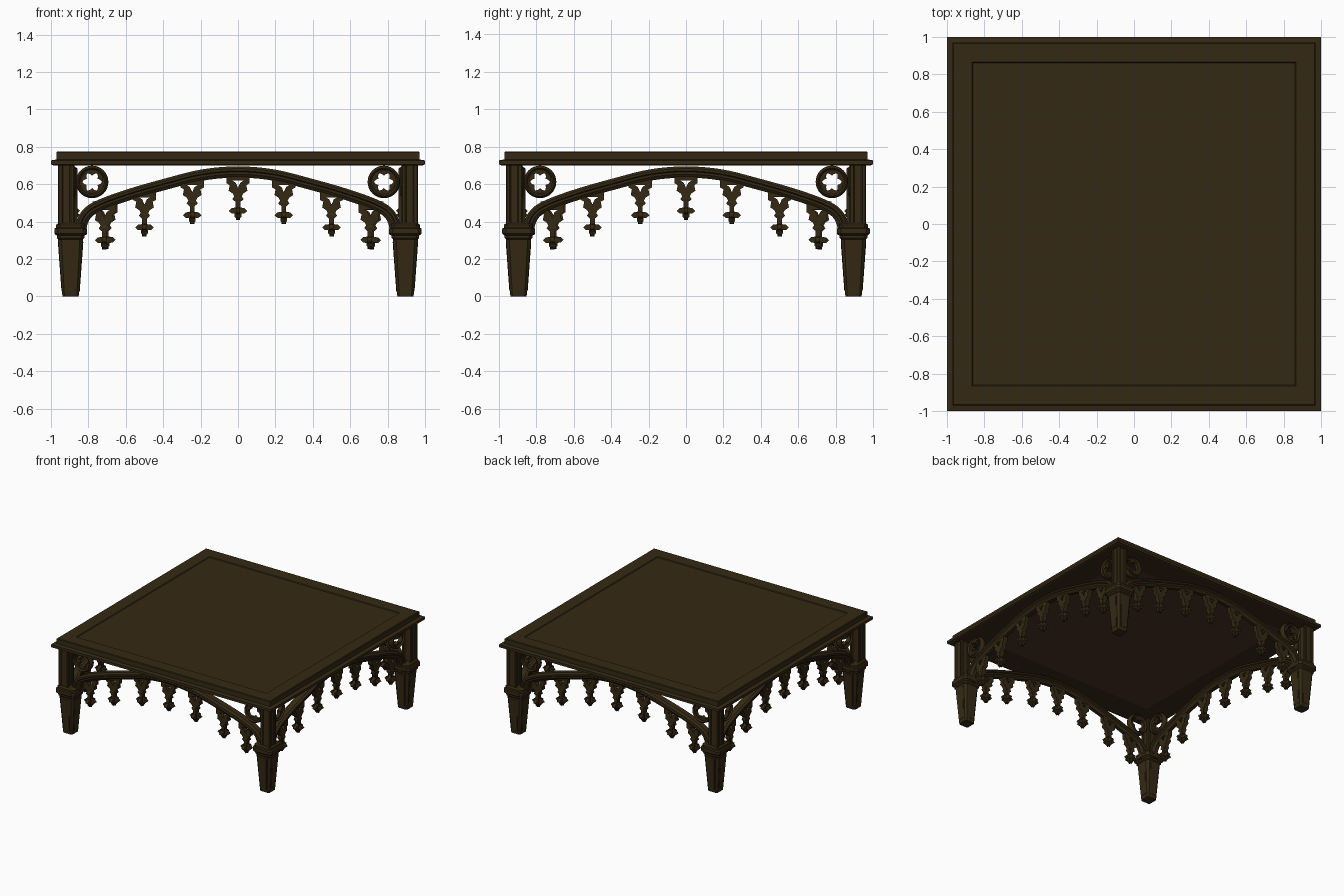
import bpy, bmesh, math
from mathutils import Matrix, Vector

if "Cube" in bpy.data.objects:
    bpy.data.objects.remove(bpy.data.objects["Cube"])


def material(name, rgb):
    m = bpy.data.materials.new(name)
    m.diffuse_color = (*rgb, 1)
    m.use_nodes = True
    m.node_tree.nodes["Principled BSDF"].inputs["Base Color"].default_value = m.diffuse_color
    return m


WOOD = material("dark_wood", (0.035, 0.022, 0.007))
UNDER = material("reddish_underside", (0.068, 0.032, 0.022))
LEG = 0.895  # distance of legs and arches from the centre


def make(name, bm_or_mesh, mats=(WOOD,), smooth=None):
    if isinstance(bm_or_mesh, bmesh.types.BMesh):
        bmesh.ops.recalc_face_normals(bm_or_mesh, faces=bm_or_mesh.faces)
        me = bpy.data.meshes.new(name)
        bm_or_mesh.to_mesh(me)
        bm_or_mesh.free()
    else:
        me = bm_or_mesh
        me.materials.clear()
    for m in mats:
        me.materials.append(m)
    ob = bpy.data.objects.new(name, me)
    bpy.context.collection.objects.link(ob)
    if smooth:
        bpy.ops.object.select_all(action='DESELECT')
        ob.select_set(True)
        bpy.context.view_layer.objects.active = ob
        bpy.ops.object.shade_smooth_by_angle(angle=math.radians(smooth))
    return ob


def four_sides(ob):
    """Repeat an object around the vertical axis."""
    for k in range(1, 4):
        c = ob.copy()
        c.name = f"{ob.name}_side_{k + 1}"
        c.matrix_world = Matrix.Rotation(k * math.pi / 2, 4, 'Z') @ ob.matrix_world
        bpy.context.collection.objects.link(c)


def skin(bm, rings, cap=True):
    loops = [[bm.verts.new(p) for p in r] for r in rings]
    n = len(loops[0])
    for a, b in zip(loops, loops[1:]):
        for i in range(n):
            bm.faces.new((a[i], a[(i + 1) % n], b[(i + 1) % n], b[i]))
    if cap:
        return bm.faces.new(loops[0][::-1]), bm.faces.new(loops[-1])


def square(h, z, c=0.0, cx=0.0, cy=0.0):
    """Square ring, optionally with cut corners of size c."""
    pts = []
    for sx, sy in ((1, 1), (-1, 1), (-1, -1), (1, -1)):
        if c == 0:
            pts.append((cx + sx * h, cy + sy * h, z))
        else:
            a, b = (sx * h, sy * (h - c)), (sx * (h - c), sy * h)
            for p in ((a, b) if sx * sy > 0 else (b, a)):
                pts.append((cx + p[0], cy + p[1], z))
    return pts


def flat_shape(outlines, depth):
    """Extruded outline with holes, standing upright in the xz plane."""
    cu = bpy.data.curves.new("outline", 'CURVE')
    cu.dimensions = '2D'
    cu.fill_mode = 'BOTH'
    cu.extrude = depth / 2
    for pts in outlines:
        s = cu.splines.new('POLY')
        s.points.add(len(pts) - 1)
        for p, q in zip(s.points, pts):
            p.co = (q[0], q[1], 0, 1)
        s.use_cyclic_u = True
    tmp = bpy.data.objects.new("outline", cu)
    bpy.context.collection.objects.link(tmp)
    dg = bpy.context.evaluated_depsgraph_get()
    me = bpy.data.meshes.new_from_object(tmp.evaluated_get(dg))
    bpy.data.objects.remove(tmp)
    me.transform(Matrix.Rotation(math.pi / 2, 4, 'X'))
    return me


# Table top: stepped moulding, shallow sunk panel, reddish panel underneath
bm = bmesh.new()
profile = [(0.78, 0.70), (0.985, 0.70), (1.0, 0.706), (1.0, 0.727), (0.97, 0.732),
           (0.97, 0.77), (0.965, 0.775), (0.865, 0.775), (0.86, 0.769)]
bottom, _ = skin(bm, [square(h, z) for h, z in profile])
bottom.material_index = 1
make("table_top", bm, (WOOD, UNDER))

# Tapered legs with collars
bm = bmesh.new()
steps = [(0.043, 0, .010), (0.046, 0.02, .012), (0.067, 0.305, .018), (0.074, 0.312, .018),
         (0.074, 0.325, .018), (0.087, 0.335, .02), (0.087, 0.362, .02), (0.078, 0.367, .02),
         (0.078, 0.382, .02), (0.066, 0.392, .02)]
skin(bm, [square(h, z, c, -LEG, -LEG) for h, z, c in steps])
four_sides(make("leg", bm))

# Raised panels on the leg faces
bm = bmesh.new()
for k in range(4):
    turn = Matrix.Translation((-LEG, -LEG, 0)) @ Matrix.Rotation(k * math.pi / 2, 4, 'Z')
    rings = []
    for z, h, w in ((0.03, 0.049, 0.022), (0.29, 0.068, 0.036)):
        rings.append([turn @ Vector(p) for p in
                      ((-w, -h, z), (w, -h, z), (w, -h + .01, z), (-w, -h + .01, z))])
    skin(bm, rings)
four_sides(make("leg_panel", bm))

# Upper posts: a core with clustered corner shafts
bm = bmesh.new()
P = 0.918
skin(bm, [square(0.036, z, 0.008, -P, -P) for z in (0.38, 0.705)])
for sx in (-1, 1):
    for sy in (-1, 1):
        skin(bm, [square(0.013, z, 0.006, -P + sx * .031, -P + sy * .031) for z in (0.38, 0.705)])
four_sides(make("upper_post", bm))

# Arched rails: moulded section swept along a smooth path
half = [(0.84, 0.33), (0.835, 0.39), (0.80, 0.45), (0.72, 0.495), (0.57, 0.548),
        (0.38, 0.602), (0.19, 0.649)]
key = [Vector((-x, z)) for x, z in half] + [Vector((0, 0.665))] + \
      [Vector((x, z)) for x, z in reversed(half)]
path = []
for i in range(len(key) - 1):
    p0, p1, p2, p3 = key[max(i - 1, 0)], key[i], key[i + 1], key[min(i + 2, len(key) - 1)]
    for s in range(5):
        t = s / 5
        path.append(0.5 * (2 * p1 + (p2 - p0) * t + (2 * p0 - 5 * p1 + 4 * p2 - p3) * t * t
                           + (3 * p1 - p0 - 3 * p2 + p3) * t ** 3))
path.append(key[-1])
section = [(0.030, -0.022), (0.018, -0.036), (0.006, -0.036), (0.0, -0.028), (-0.012, -0.028),
           (-0.030, -0.014)]
section += [(u, -v) for u, v in reversed(section)]
rings = []
for i, p in enumerate(path):
    d = (path[min(i + 1, len(path) - 1)] - path[max(i - 1, 0)]).normalized()
    nx, nz = -d.y, d.x
    rings.append([(p.x + nx * u, -LEG + v, p.y + nz * u) for u, v in section])
bm = bmesh.new()
skin(bm, rings)
four_sides(make("arched_rail", bm, smooth=30))

# Corner roundels with a three-lobed opening and a rounded rim


def roundel(name, x, turn):
    n = 48
    outer, lobes = [], []
    for i in range(n):
        a = 2 * math.pi * i / n
        outer.append((0.08 * math.cos(a), 0.08 * math.sin(a)))
        b = (a + math.pi / 3) % (2 * math.pi / 3) - math.pi / 3
        r = 0.029 * math.cos(b) + math.sqrt(0.031 ** 2 - (0.029 * math.sin(b)) ** 2)
        lobes.append((r * math.cos(a + turn), r * math.sin(a + turn)))
    ob = make(name, flat_shape([outer, lobes], 0.03), smooth=30)
    ob.matrix_world = Matrix.Translation((x, -LEG, 0.612))
    four_sides(ob)
    bm = bmesh.new()
    rings = []
    for i in range(33):
        a = 2 * math.pi * i / 32
        rings.append([((0.075 + 0.012 * math.cos(t)) * math.cos(a), 0.026 * math.sin(t),
                       (0.075 + 0.012 * math.cos(t)) * math.sin(a))
                      for t in [k * math.pi / 4 for k in range(8)]])
    skin(bm, rings, cap=False)
    bmesh.ops.remove_doubles(bm, verts=bm.verts, dist=1e-5)
    rim = make(name + "_rim", bm, smooth=40)
    rim.matrix_world = Matrix.Translation((x, -LEG, 0.612))
    four_sides(rim)


roundel("left_roundel", -0.78, math.radians(30))
roundel("right_roundel", 0.78, math.radians(90))

# Hanging pendants: pierced bracket ending in a crossed leaf finial


def mirrored(pts):
    return pts + [(-x, z) for x, z in reversed(pts) if x > 0]


bracket = mirrored([(0.062, 0.03), (0.062, -0.03), (0.044, -0.04), (0.05, -0.07), (0.028, -0.085),
                    (0.02, -0.10), (0.03, -0.115), (0.013, -0.13), (0.012, -0.16)])
hole = mirrored([(0.03, -0.016), (0.012, -0.028), (0.0, -0.055)])
finial = mirrored([(0.014, -0.095), (0.024, -0.115), (0.012, -0.13), (0.013, -0.16), (0.035, -0.163),
                   (0.05, -0.178), (0.034, -0.192), (0.018, -0.192), (0.018, -0.21), (0.0, -0.226)])
bracket_mesh = flat_shape([bracket, hole], 0.036)
finial_mesh = flat_shape([finial], 0.024)
cross_mesh = finial_mesh.copy()
cross_mesh.transform(Matrix.Rotation(math.pi / 2, 4, 'Z'))
for x, z in ((-0.715, 0.478), (-0.50, 0.546), (-0.245, 0.612), (0, 0.635),
             (0.245, 0.612), (0.50, 0.546), (0.705, 0.48)):
    for name, me in (("pendant_bracket", bracket_mesh), ("pendant_finial", finial_mesh),
                     ("pendant_cross_leaf", cross_mesh)):
        ob = make(name, me)
        ob.matrix_world = Matrix.Translation((x, -LEG, z))
        four_sides(ob)
